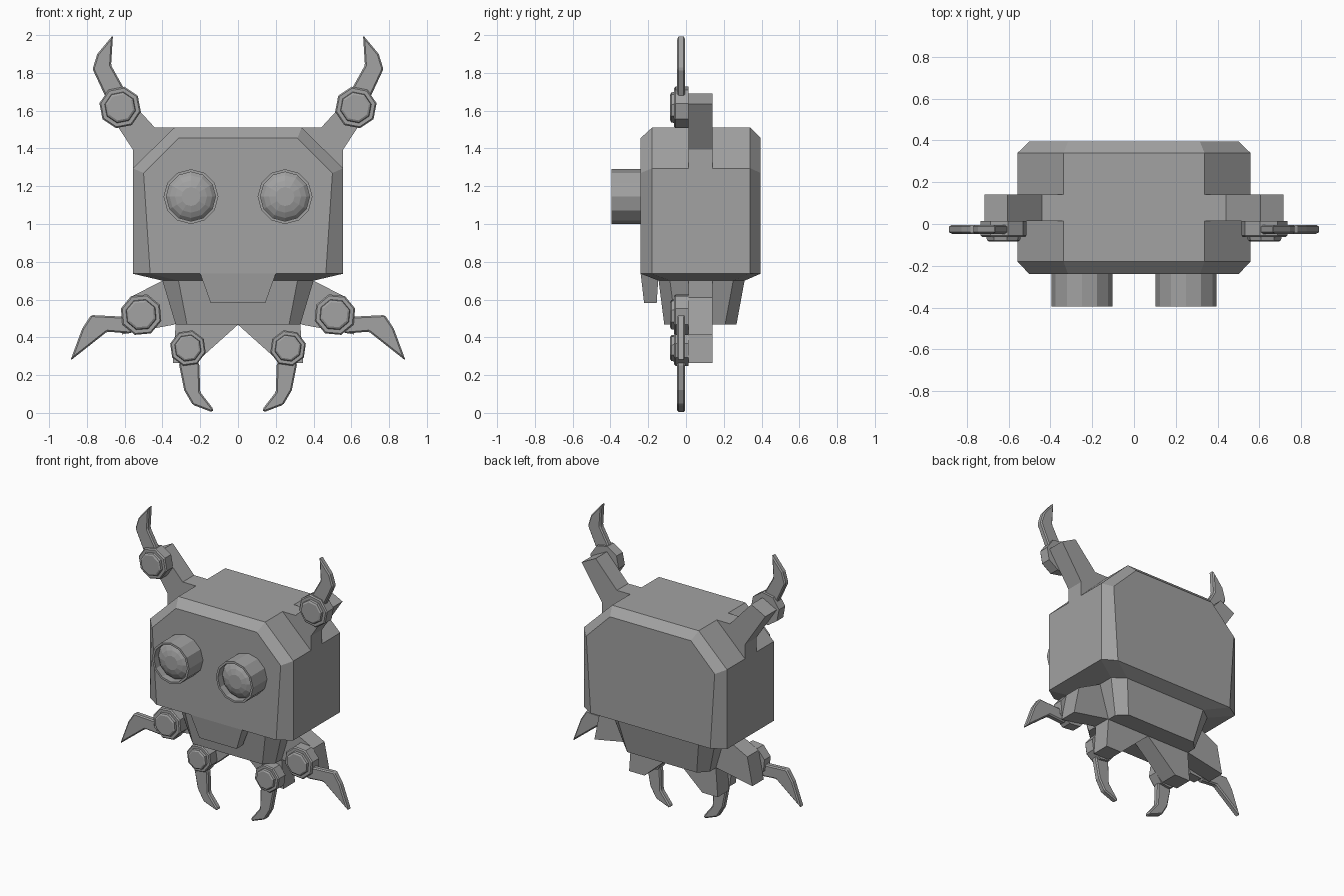
import bpy, bmesh
from math import sin, cos, pi

if "Cube" in bpy.data.objects:
    bpy.data.objects.remove(bpy.data.objects["Cube"], do_unlink=True)

# One grey for the whole figure
grey = bpy.data.materials.new("plain grey")
grey.use_nodes = True
colour = (0.36, 0.36, 0.36, 1)
grey.diffuse_color = colour
grey.node_tree.nodes["Principled BSDF"].inputs["Base Color"].default_value = colour


def loft(name, rings, bevel=0):
    """Skin a list of equal-length point rings and cap both ends."""
    bm = bmesh.new()
    rows = [[bm.verts.new(p) for p in ring] for ring in rings]
    n = len(rows[0])
    for a, b in zip(rows, rows[1:]):
        for i in range(n):
            j = (i + 1) % n
            bm.faces.new((a[i], a[j], b[j], b[i]))
    bm.faces.new(rows[0])
    bm.faces.new(rows[-1])
    bmesh.ops.recalc_face_normals(bm, faces=bm.faces)
    mesh = bpy.data.meshes.new(name)
    bm.to_mesh(mesh)
    bm.free()
    mesh.materials.append(grey)
    ob = bpy.data.objects.new(name, mesh)
    bpy.context.collection.objects.link(ob)
    if bevel:
        mod = ob.modifiers.new("edge bevel", "BEVEL")
        mod.width = bevel
        mod.segments = 1
        mod.limit_method = "ANGLE"
    return ob


def plate(name, outline, y0, y1, side=1, bevel=0):
    """Extrude an x-z outline between two depths."""
    return loft(name, [[(side * x, y, z) for x, z in outline] for y in (y0, y1)], bevel)


def lathe(name, cx, cz, profile, sides, turn=0.0):
    """Turn (radius, y) pairs about an axis along y."""
    angles = [turn + 2 * pi * i / sides for i in range(sides)]
    return loft(name, [[(cx + r * cos(a), y, cz + r * sin(a)) for a in angles]
                       for r, y in profile])


def shell(y, bottom, shoulder_x, shoulder_z, top_x, top_z):
    """Body cross-section with cut upper corners."""
    half = [(bottom, 0.737), (shoulder_x, shoulder_z), (top_x, top_z)]
    return [(x, y, z) for x, z in half] + [(-x, y, z) for x, z in reversed(half)]


def octagon(z, hx, y0, y1, cx, cy):
    """Rectangle with cut corners, lying flat."""
    half = [(hx - cx, y0), (hx, y0 + cy), (hx, y1 - cy), (hx - cx, y1)]
    return [(x, y, z) for x, y in half] + [(-x, y, z) for x, y in reversed(half)]


# Main body, with chamfered front and back
small = (0.465, 0.50, 1.27, 0.315, 1.455)
large = (0.557, 0.557, 1.295, 0.337, 1.51)
loft("body", [shell(-0.24, *small), shell(-0.18, *large),
              shell(0.34, *large), shell(0.395, *small)])

# Sloped underside and tapering belly
loft("belly", [octagon(0.737, 0.557, -0.24, 0.395, 0.092, 0.06),
               octagon(0.70, 0.40, -0.145, 0.31, 0.085, 0.06),
               octagon(0.467, 0.33, -0.115, 0.267, 0.06, 0.06)])

# Jaw flap hanging from the front edge
loft("jaw", [[(-w, a, z), (w, a, z), (w, b, z), (-w, b, z)]
             for w, a, b, z in ((0.20, -0.24, -0.145, 0.737),
                                (0.145, -0.222, -0.155, 0.583))])

# Eye tubes with a sunken faceted dome
eye_profile = [(0.145, -0.20), (0.145, -0.395), (0.13, -0.395), (0.13, -0.345),
               (0.113, -0.362), (0.085, -0.377), (0.05, -0.387)]

# Each limb: bracket outline, joint (x, z, radius, turn), claw outline
limbs = {
    "upper": (
        [(0.30, 1.51), (0.44, 1.51), (0.605, 1.69), (0.715, 1.634),
         (0.557, 1.395), (0.557, 1.25), (0.30, 1.25)],
        (0.624, 1.617, 0.112, 0.2),
        [(0.60, 1.62), (0.605, 1.72), (0.672, 1.84), (0.662, 2.0),
         (0.745, 1.90), (0.77, 1.82), (0.70, 1.67)]),
    "middle": (
        [(0.30, 0.71), (0.40, 0.70), (0.575, 0.61), (0.615, 0.415),
         (0.34, 0.467), (0.28, 0.50)],
        (0.513, 0.52, 0.112, 0.3),
        [(0.52, 0.52), (0.62, 0.51), (0.778, 0.518), (0.825, 0.446),
         (0.888, 0.276), (0.693, 0.43), (0.57, 0.42)]),
    "lower": (
        [(0.0, 0.467), (0.225, 0.265), (0.345, 0.265), (0.33, 0.467),
         (0.28, 0.55), (0.05, 0.55)],
        (0.265, 0.343, 0.097, 0.25),
        [(0.28, 0.34), (0.313, 0.26), (0.285, 0.12), (0.24, 0.043),
         (0.135, 0.003), (0.13, 0.02), (0.20, 0.11), (0.205, 0.26)]),
}

for side, word in ((1, "left"), (-1, "right")):
    lathe(word + "_eye", side * 0.249, 1.145, eye_profile, 12)
    for limb, (bracket, (jx, jz, r, turn), claw) in limbs.items():
        tag = word + "_" + limb
        plate(tag + "_bracket", bracket, 0.014, 0.14, side)
        plate(tag + "_claw", claw, -0.047, -0.004, side, 0.008)
        spin = turn if side > 0 else pi - turn
        lathe(tag + "_joint", side * jx, jz,
              [(r, 0.014), (r, -0.055), (r * 0.93, -0.063), (r * 0.75, -0.063),
               (r * 0.72, -0.078), (r * 0.62, -0.084)], 8, spin)
